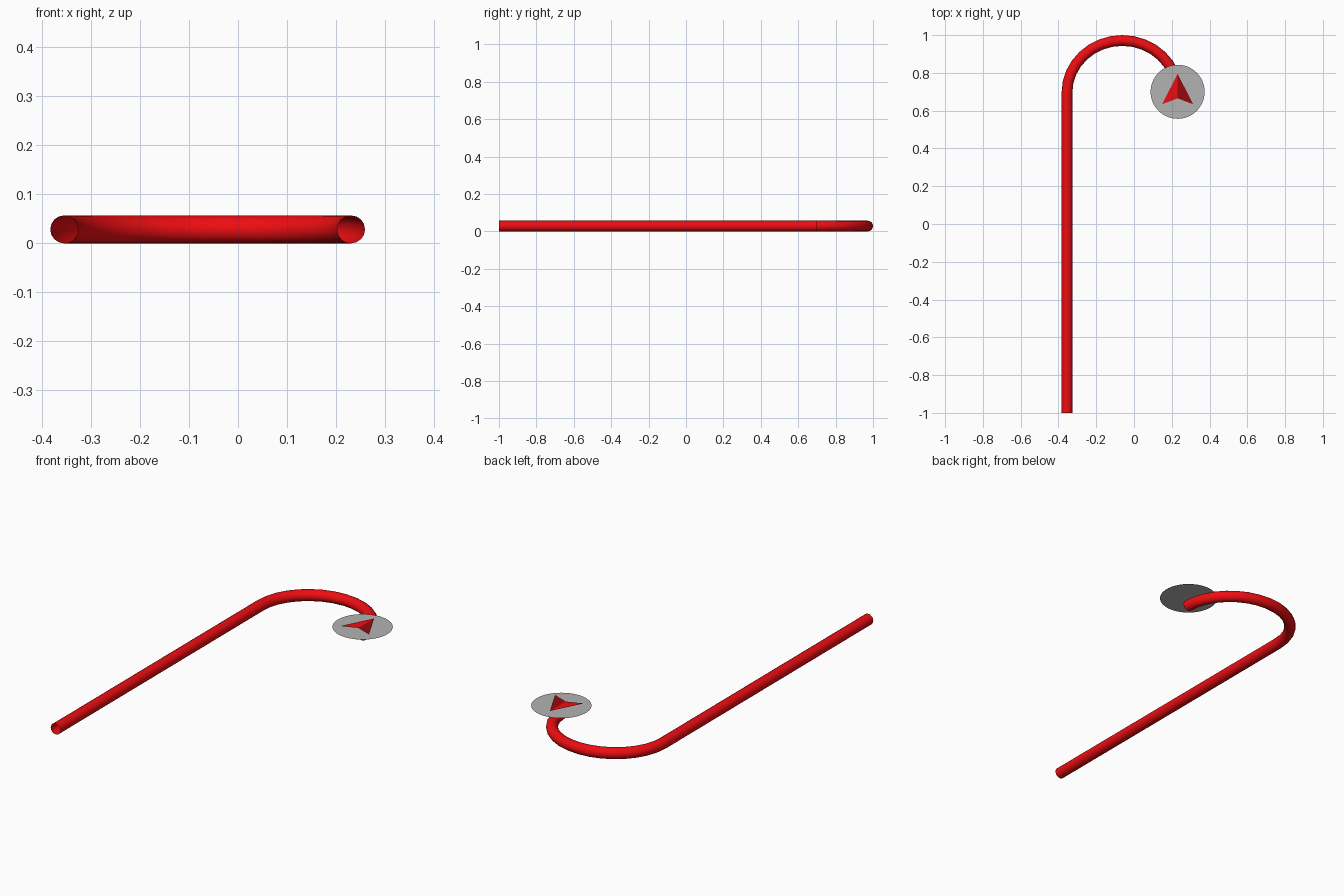
import bpy, bmesh, math

if "Cube" in bpy.data.objects:
    bpy.data.objects.remove(bpy.data.objects["Cube"])

R = 0.0285                 # tube radius
CX, CY = 0.231, 0.70       # marker centre


def material(name, rgb):
    m = bpy.data.materials.new(name)
    m.diffuse_color = (*rgb, 1)
    m.use_nodes = True
    m.node_tree.nodes["Principled BSDF"].inputs["Base Color"].default_value = m.diffuse_color
    return m


red = material("red", (0.85, 0.004, 0.006))
dark_red = material("dark_red", (0.30, 0.003, 0.005))
black = material("black", (0.004, 0.004, 0.004))
grey = material("grey", (0.45, 0.45, 0.45))


def add_bmesh(name, bm, *mats):
    me = bpy.data.meshes.new(name)
    bm.to_mesh(me)
    bm.free()
    ob = bpy.data.objects.new(name, me)
    bpy.context.collection.objects.link(ob)
    for m in mats:
        me.materials.append(m)
    return ob


# hooked tube: straight run and half-round turn, open ends
xl, xr, y0, top = -0.355, CX, 0.695, 1 - R
xm = (xl + xr) / 2
kx, ky = 0.5523 * (xr - xm), 0.5523 * (top - y0)
nodes = [  # position, left handle, right handle
    ((xl, -1), (xl, -1.1), (xl, -0.5)),
    ((xl, y0), (xl, 0.3), (xl, y0 + ky)),
    ((xm, top), (xm - kx, top), (xm + kx, top)),
    ((xr, y0), (xr, y0 + ky), (xr, y0 - ky)),
]
cu = bpy.data.curves.new("hook_tube", 'CURVE')
cu.dimensions = '3D'
cu.resolution_u = 8
cu.bevel_depth = R
cu.bevel_resolution = 6
cu.use_fill_caps = False
sp = cu.splines.new('BEZIER')
sp.bezier_points.add(len(nodes) - 1)
for bp, (co, hl, hr) in zip(sp.bezier_points, nodes):
    bp.handle_left_type = bp.handle_right_type = 'FREE'
    bp.co, bp.handle_left, bp.handle_right = (*co, R), (*hl, R), (*hr, R)
tube = bpy.data.objects.new("hook_tube", cu)
bpy.context.collection.objects.link(tube)
cu.materials.append(red)
bpy.context.view_layer.objects.active = tube
tube.select_set(True)
bpy.ops.object.convert(target='MESH')

# flat round marker plate with a black rim
bm = bmesh.new()
ring = [bm.verts.new((CX + 0.143 * math.cos(a), CY + 0.143 * math.sin(a), 0.07))
        for a in (2 * math.pi * i / 64 for i in range(64))]
face = bm.faces.new(ring)
for f in bmesh.ops.inset_region(bm, faces=[face], thickness=0.009)["faces"]:
    f.material_index = 1
add_bmesh("marker_plate", bm, grey, black)

# arrow: each half is a red panel inside a raised black frame
tip, notch, base_y, half_w = 0.795, 0.665, 0.634, 0.0825


def arrow_half(side, panel_mat, label):
    pts = [(CX, tip), (CX + side * half_w, base_y), (CX, notch)]
    if side > 0:
        pts.reverse()
    for kind in ("frame", "panel"):
        bm = bmesh.new()
        z = 0.073 if kind == "frame" else 0.0775
        f = bm.faces.new([bm.verts.new((x, y, z)) for x, y in pts])
        f.normal_update()
        if f.normal.z < 0:
            f.normal_flip()
        bmesh.ops.inset_region(bm, faces=[f], thickness=0.0075)
        if kind == "frame":
            bm.faces.remove(f)
            rim = bm.faces[:]
            ext = bmesh.ops.extrude_face_region(bm, geom=rim, use_keep_orig=True)
            moved = [v for v in ext["geom"] if isinstance(v, bmesh.types.BMVert)]
            bmesh.ops.translate(bm, verts=moved, vec=(0, 0, 0.007))
            bmesh.ops.recalc_face_normals(bm, faces=bm.faces[:])
        add_bmesh(f"{label}_arrow_{kind}", bm,
                  black if kind == "frame" else panel_mat)


arrow_half(-1, red, "left")
arrow_half(1, dark_red, "right")
